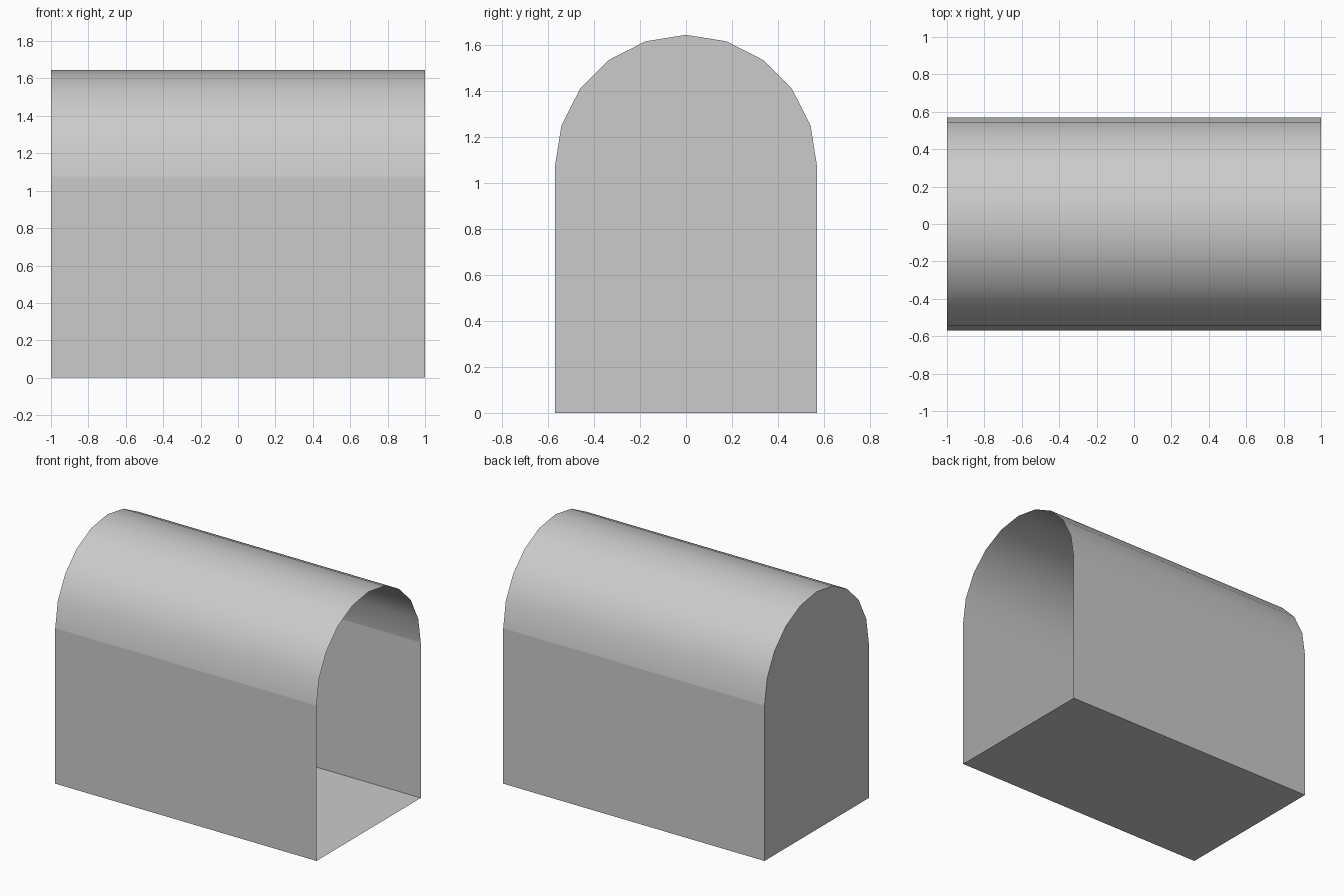
import bpy, bmesh
from math import sin, cos, pi

if "Cube" in bpy.data.objects:
    bpy.data.objects.remove(bpy.data.objects["Cube"])

HALF_LEN, R, SPRING, SEGS = 1.0, 0.57, 1.075, 10

# Arched profile: floor corner, ten-sided half circle, floor corner
profile = [(R, 0)]
profile += [(R * cos(pi * i / SEGS), SPRING + R * sin(pi * i / SEGS)) for i in range(SEGS + 1)]
profile += [(-R, 0)]

bm = bmesh.new()
closed_ring = [bm.verts.new((-HALF_LEN, y, z)) for y, z in profile]
open_ring = [bm.verts.new((HALF_LEN, y, z)) for y, z in profile]

# Floor, walls and smooth vaulted roof
n = len(profile)
for i in range(n):
    j = (i + 1) % n
    face = bm.faces.new((closed_ring[i], open_ring[i], open_ring[j], closed_ring[j]))
    face.smooth = 1 <= i <= SEGS

# End wall at -x only; the +x end stays open
bm.faces.new(closed_ring[::-1])

# Outward normals, crisp edges where roof meets walls and end
bm.normal_update()
for f in bm.faces:
    centre = f.calc_center_median()
    centre.z -= 0.6
    if f.normal.dot(centre) < 0:
        f.normal_flip()
for e in bm.edges:
    if any(not f.smooth for f in e.link_faces):
        e.smooth = False

mesh = bpy.data.meshes.new("arched_shell")
bm.to_mesh(mesh)
bm.free()
shell = bpy.data.objects.new("arched_shell", mesh)
bpy.context.collection.objects.link(shell)
